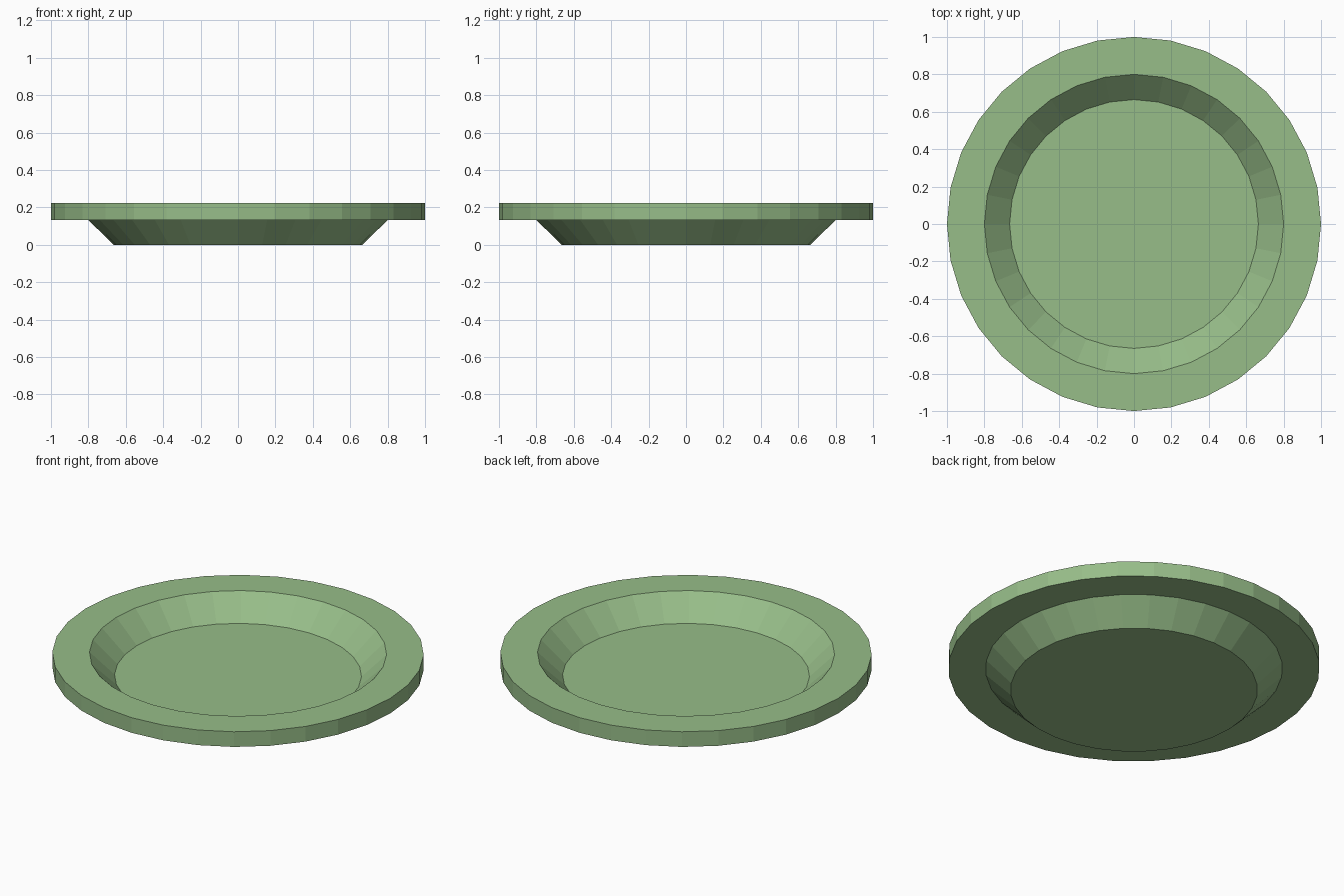
import bpy, bmesh
from math import cos, sin, pi

if "Cube" in bpy.data.objects:
    bpy.data.objects.remove(bpy.data.objects["Cube"])

SIDES = 32

# Half profile (radius, height): underside, rim, then inner well
PROFILE = [(0.665, 0.0), (0.8, 0.132), (1.0, 0.132),
           (1.0, 0.222), (0.8, 0.222), (0.665, 0.09)]

bm = bmesh.new()
rings = [[bm.verts.new((r * cos(2 * pi * i / SIDES), r * sin(2 * pi * i / SIDES), z))
          for i in range(SIDES)] for r, z in PROFILE]

# Walls between neighbouring rings
for low, high in zip(rings, rings[1:]):
    for i in range(SIDES):
        j = (i + 1) % SIDES
        bm.faces.new((low[i], low[j], high[j], high[i]))

# Flat base and well floor
bm.faces.new(rings[0][::-1])
bm.faces.new(rings[-1])
bmesh.ops.recalc_face_normals(bm, faces=bm.faces)

mesh = bpy.data.meshes.new("plate")
bm.to_mesh(mesh)
bm.free()
plate = bpy.data.objects.new("plate", mesh)
bpy.context.collection.objects.link(plate)

# Soft green finish
green = bpy.data.materials.new("green")
green.diffuse_color = (0.31, 0.51, 0.25, 1)
green.use_nodes = True
green.node_tree.nodes["Principled BSDF"].inputs["Base Color"].default_value = green.diffuse_color
mesh.materials.append(green)
